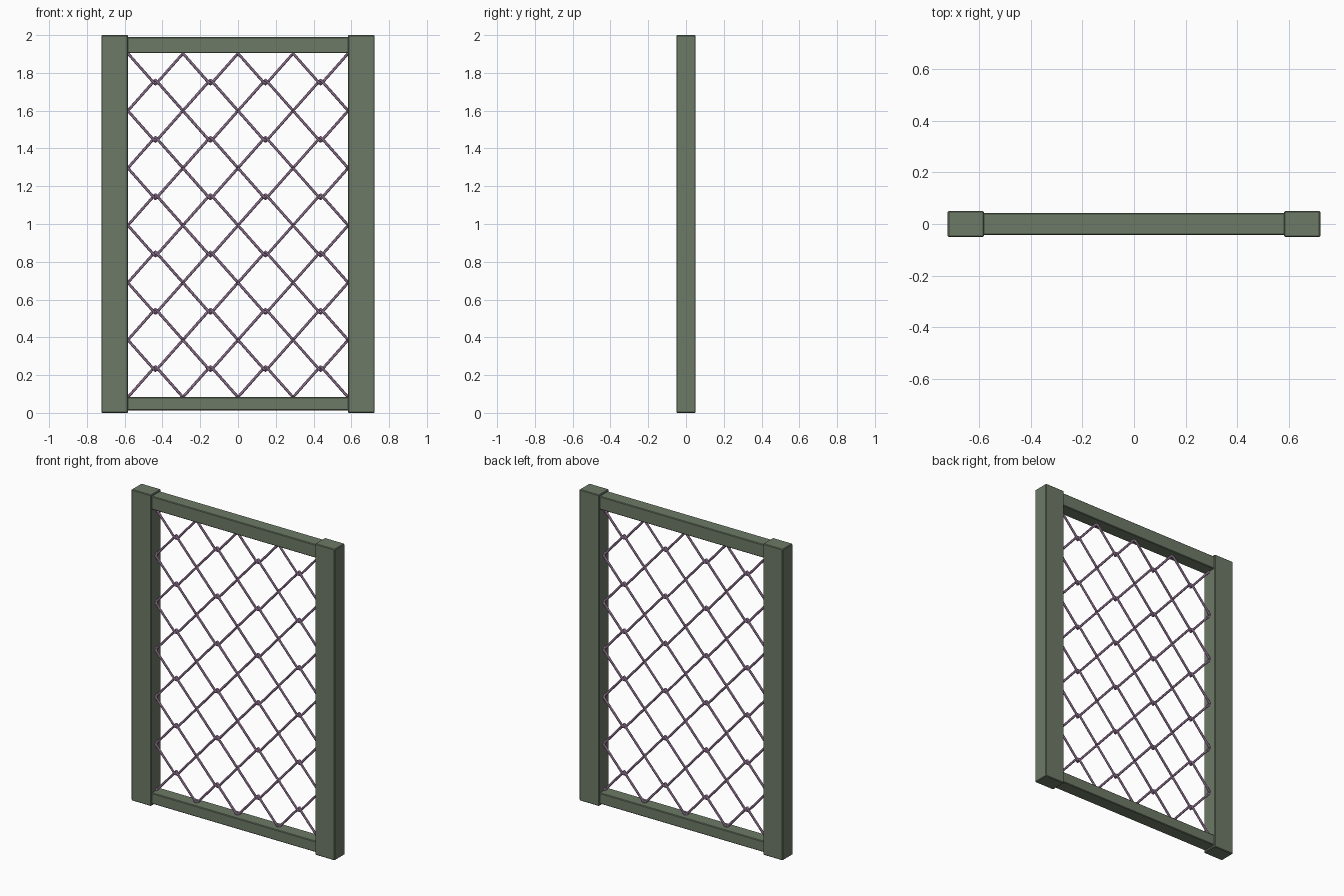
import bpy

if "Cube" in bpy.data.objects:
    bpy.data.objects.remove(bpy.data.objects["Cube"])


def material(name, rgb):
    m = bpy.data.materials.new(name)
    m.diffuse_color = (*rgb, 1.0)
    m.use_nodes = True
    m.node_tree.nodes["Principled BSDF"].inputs["Base Color"].default_value = m.diffuse_color
    return m


GREEN = material("grey green paint", (0.155, 0.195, 0.135))
PINK = material("mauve wire", (0.52, 0.32, 0.53))


def beam(name, x0, x1, y, z0, z1, bevel=0.004):
    """Box between the given limits with lightly eased edges."""
    bpy.ops.mesh.primitive_cube_add(size=1)
    ob = bpy.context.object
    ob.name = name
    ob.scale = (x1 - x0, 2 * y, z1 - z0)
    ob.location = ((x0 + x1) / 2, 0, (z0 + z1) / 2)
    bpy.ops.object.transform_apply(location=True, scale=True)
    mod = ob.modifiers.new("eased edges", "BEVEL")
    mod.width = bevel
    mod.segments = 1
    ob.data.materials.append(GREEN)


# Frame: two posts and two slimmer rails
beam("left_post", -0.723, -0.583, 0.051, 0, 2)
beam("right_post", 0.583, 0.723, 0.051, 0, 2)
beam("top_rail", -0.60, 0.60, 0.043, 1.905, 1.99)
beam("bottom_rail", -0.60, 0.60, 0.043, 0.013, 0.083)

# Chain-link mesh: rows of paired zigzag wires hooked together mid-row
COLS, ROWS = 4, 6
X0, X1 = -0.583, 0.583
Z0, Z1 = 0.083, 1.903
PX, PZ = (X1 - X0) / COLS, (Z1 - Z0) / ROWS
WIRE, HOOK, TIP = 0.0075, 0.013, 0.007


def zigzag(z_outer, z_inner, side):
    """Wire path whose legs alternate front and back, with rounded tips."""
    slope = (z_inner - z_outer) / (PX / 2)
    pts = []
    n = COLS * 2
    for i in range(n + 1):
        x = X0 + i * PX / 2
        inner = i % 2 == 1
        z = z_inner if inner else z_outer
        toward = -slope if inner else slope     # z change going off the tip
        before = -side if inner else side       # depth of the leg before the tip
        if i > 0:
            pts.append((x - TIP, before * WIRE, z + toward * TIP))
        pts.append((x, 0, z + toward * TIP * 0.3))
        if i < n:
            pts.append((x + TIP, -before * WIRE, z + toward * TIP))
    return pts


def wire(name, paths):
    cu = bpy.data.curves.new(name, "CURVE")
    cu.dimensions = "3D"
    cu.bevel_depth = WIRE
    cu.bevel_resolution = 2
    cu.use_fill_caps = True
    for pts in paths:
        sp = cu.splines.new("POLY")
        sp.points.add(len(pts) - 1)
        for p, co in zip(sp.points, pts):
            p.co = (*co, 1)
    ob = bpy.data.objects.new(name, cu)
    bpy.context.collection.objects.link(ob)
    bpy.ops.object.select_all(action="DESELECT")
    ob.select_set(True)
    bpy.context.view_layer.objects.active = ob
    bpy.ops.object.convert(target="MESH")
    ob = bpy.context.object
    ob.data.materials.clear()
    ob.data.materials.append(PINK)
    bpy.ops.object.shade_smooth_by_angle()


for r in range(ROWS):
    low, high = Z0 + r * PZ, Z0 + (r + 1) * PZ
    mid = (low + high) / 2
    wire(f"mesh_row_{r + 1}", [zigzag(high, mid - HOOK, 1),
                               zigzag(low, mid + HOOK, -1)])
